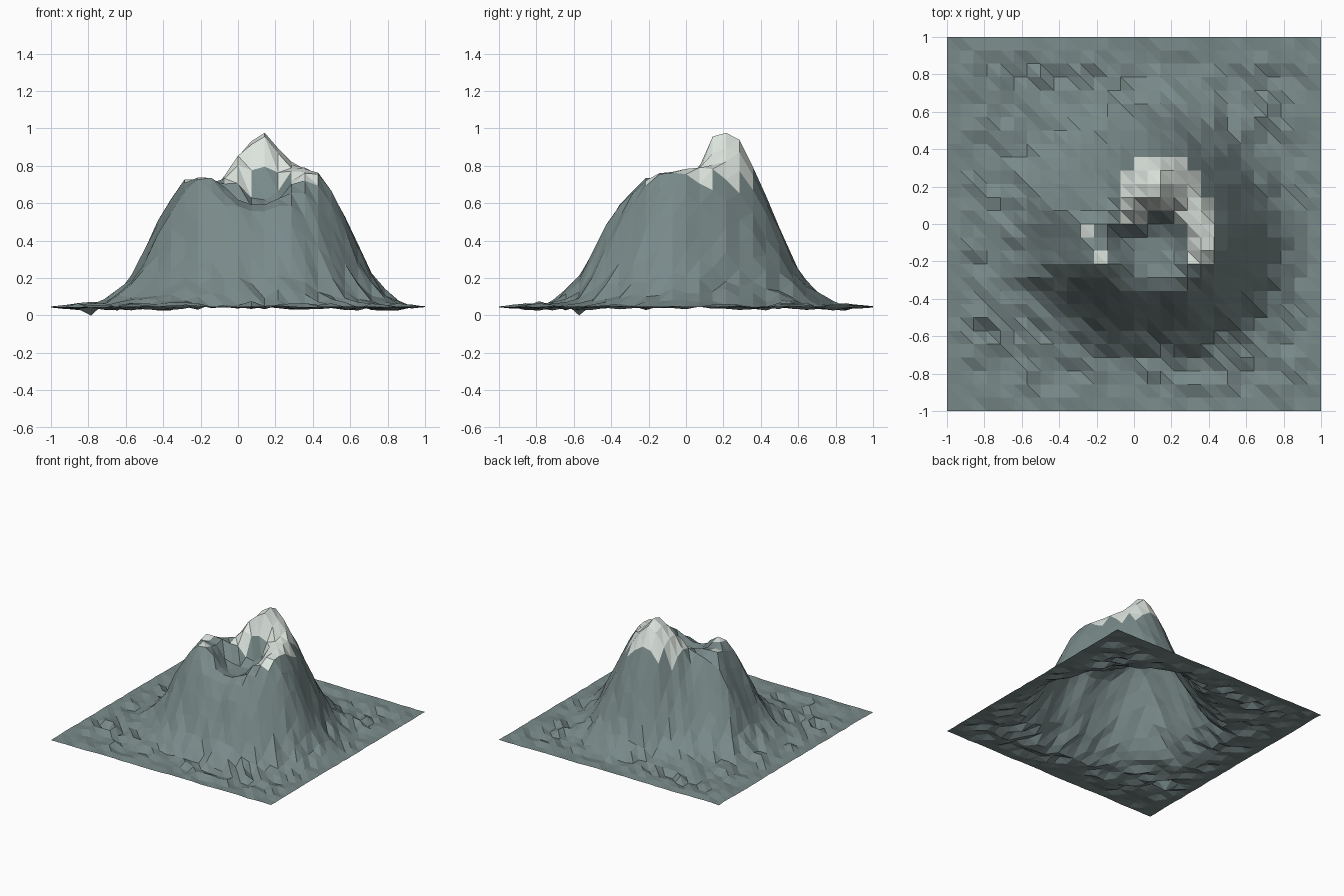
import bpy, bmesh, math, random

if "Cube" in bpy.data.objects:
    bpy.data.objects.remove(bpy.data.objects["Cube"])

random.seed(4)
N = 28                     # cells per side
CX, CY = 0.10, -0.15       # middle of the bowl
FLOOR = 0.58               # bowl floor height

# horseshoe ridge: angle, ridge radius, ridge height, foot radius
RIDGE = [(-90, .16, .575, .58), (-40, .23, .64, .73), (-14, .27, .73, .79),
         (0, .32, .76, .80), (35, .33, .785, .84), (61, .39, .81, .93),
         (72, .40, .90, .96), (84, .39, .98, .97), (97, .40, .93, .95),
         (112, .31, .83, .90), (126, .28, .74, .90), (142, .32, .705, .91),
         (155, .42, .735, .92), (172, .35, .72, .88), (189, .31, .755, .85),
         (216, .24, .65, .74), (270, .16, .575, .58)]


def ridge_at(angle):
    for a, b in zip(RIDGE, RIDGE[1:]):
        if a[0] <= angle <= b[0]:
            t = (angle - a[0]) / (b[0] - a[0])
            return [p + (q - p) * t for p, q in zip(a[1:], b[1:])]
    return RIDGE[0][1:]


def mountain(x, y):
    """Height of the mountain above the plain."""
    dx, dy = x - CX, y - CY
    r = math.hypot(dx, dy)
    angle = math.degrees(math.atan2(dy, dx))
    if angle < -90:
        angle += 360
    rad, top, foot = ridge_at(angle)
    if r < rad:                                  # inside the bowl
        t = max(0, min(1, (r / rad - .28) / .52))
        return FLOOR + (top - FLOOR) * t * t * (3 - 2 * t) - .05
    t = min(1, (r - rad) / (foot - rad))         # outer slope
    return (top - .05) * .5 * (1 + math.cos(math.pi * t ** .8))


def material(name, rgb):
    m = bpy.data.materials.new(name)
    m.diffuse_color = (*rgb, 1)
    m.use_nodes = True
    m.node_tree.nodes["Principled BSDF"].inputs["Base Color"].default_value = m.diffuse_color
    return m


# terrain sheet, each cell split along the same diagonal
bm = bmesh.new()
grid = []
for j in range(N + 1):
    row = []
    for i in range(N + 1):
        x, y = -1 + 2 * i / N, -1 + 2 * j / N
        edge = min(1, .15 + (1 - max(abs(x), abs(y))) * 5)
        h = mountain(x, y)
        bump = random.uniform(-.022, .022) * edge * (.35 if h > .5 else 1)
        skirt = .022 * math.exp(-(math.hypot(x - .05, y) / .8) ** 6) if h < .1 else 0
        row.append(bm.verts.new((x, y, .046 + h + bump + skirt)))
    grid.append(row)
for j in range(N):
    for i in range(N):
        a, b = grid[j][i], grid[j][i + 1]
        c, d = grid[j + 1][i + 1], grid[j + 1][i]
        snow = (a.co.z + b.co.z + c.co.z + d.co.z) / 4 > .718
        for tri in ((a, b, d), (b, c, d)):
            f = bm.faces.new(tri)
            f.material_index = int(snow)         # snow on the high cells
            f.smooth = False

# rest on the ground: sink the lowest dips to zero
low = min(bm.verts, key=lambda v: v.co.z)
low.co.z = 0

mesh = bpy.data.meshes.new("mountain_terrain")
bm.to_mesh(mesh)
bm.free()
mesh.materials.append(material("grey rock", (.19, .25, .25)))
mesh.materials.append(material("snow", (.72, .78, .73)))
obj = bpy.data.objects.new("mountain_terrain", mesh)
bpy.context.collection.objects.link(obj)
